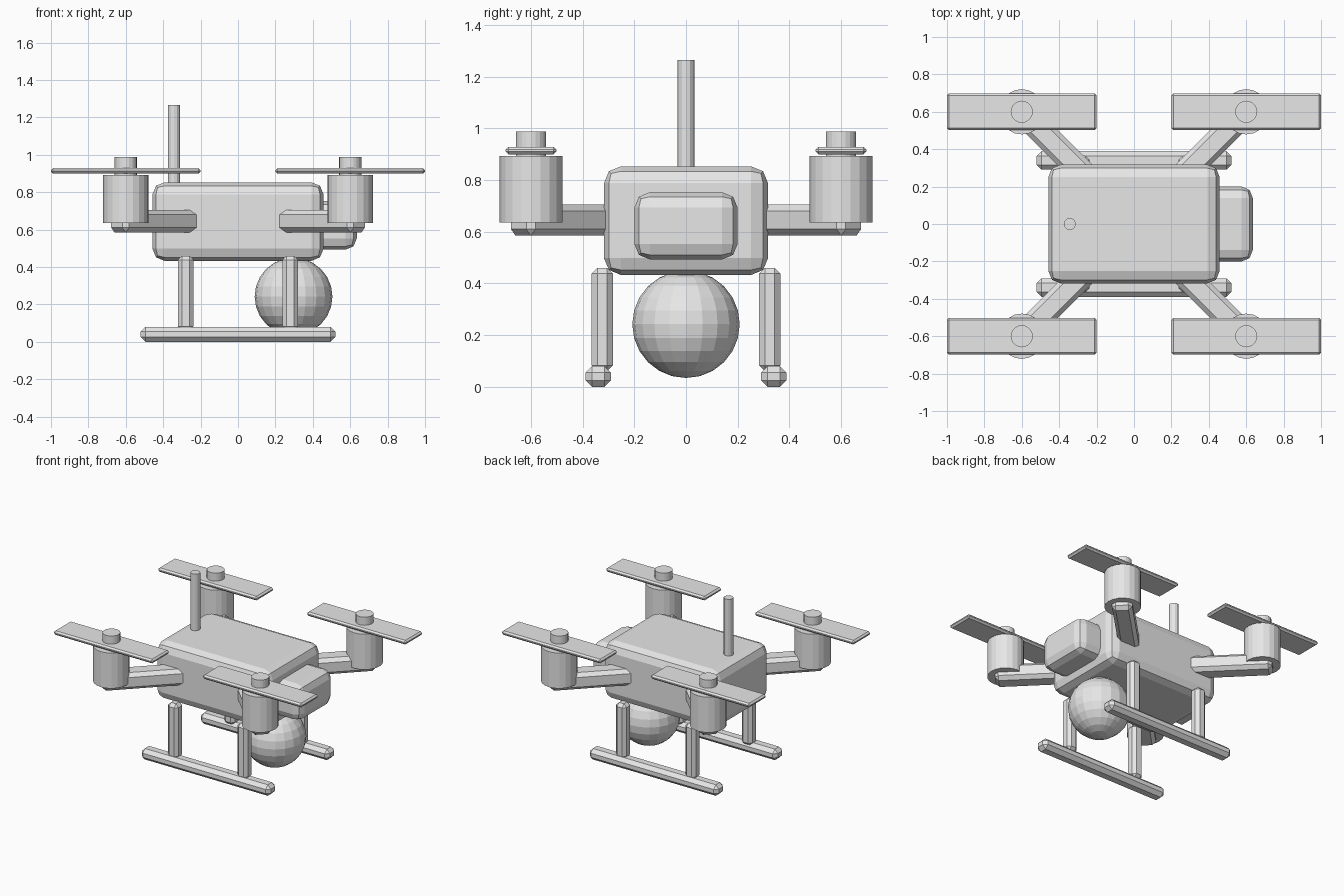
import bpy
import math

if "Cube" in bpy.data.objects:
    bpy.data.objects.remove(bpy.data.objects["Cube"])

grey = bpy.data.materials.new("light_grey")
grey.diffuse_color = (0.8, 0.8, 0.8, 1.0)
grey.use_nodes = True
grey.node_tree.nodes["Principled BSDF"].inputs["Base Color"].default_value = grey.diffuse_color


def finish(name, bevel=0.0, segments=1):
    ob = bpy.context.object
    ob.name = name
    ob.data.materials.append(grey)
    if bevel:
        mod = ob.modifiers.new("Bevel", 'BEVEL')
        mod.width = bevel
        mod.segments = segments
        mod.limit_method = 'ANGLE'
    return ob


def box(name, centre, size, bevel, segments=1, turn=0.0):
    bpy.ops.mesh.primitive_cube_add(size=1, location=centre, rotation=(0, 0, turn))
    bpy.context.object.scale = size
    bpy.ops.object.transform_apply(location=False, rotation=False, scale=True)
    return finish(name, bevel, segments)


def rod(name, x, y, z0, z1, radius, sides):
    bpy.ops.mesh.primitive_cylinder_add(vertices=sides, radius=radius, depth=z1 - z0,
                                        location=(x, y, (z0 + z1) / 2))
    return finish(name)


# Main hull, nose pod and antenna
box("body", (0, 0, 0.643), (0.915, 0.635, 0.42), 0.065, 2)
box("nose_pod", (0.51, 0, 0.623), (0.25, 0.4, 0.26), 0.06, 2)
rod("antenna", -0.343, 0, 0.8, 1.265, 0.032, 12)

# Camera ball under the nose
bpy.ops.mesh.primitive_uv_sphere_add(segments=20, ring_count=12, radius=0.208,
                                     location=(0.297, 0, 0.242))
finish("camera_ball")

# Four diagonal arms, each with motor, blade and hub
for sx in (-1, 1):
    for sy in (-1, 1):
        tag = ("rear" if sx < 0 else "nose") + ("_right" if sy < 0 else "_left")
        inner, outer = 0.2, 0.648
        mid = (inner + outer) / 2
        box("arm_" + tag, (sx * mid, sy * mid, 0.645),
            ((outer - inner) * math.sqrt(2), 0.134, 0.12), 0.025, 1,
            math.atan2(sy, sx))
        x, y = sx * 0.6, sy * 0.6
        rod("motor_" + tag, x, y, 0.635, 0.893, 0.121, 20)
        box("blade_" + tag, (x, y, 0.914), (0.8, 0.196, 0.03), 0.011)
        rod("hub_" + tag, x, y, 0.87, 0.988, 0.059, 20)

# Landing gear: two posts and one skid on each side
for sy in (-1, 1):
    side = "right" if sy < 0 else "left"
    box("skid_" + side, (0, sy * 0.34, 0.04), (1.04, 0.098, 0.08), 0.025)
    for sx in (-1, 1):
        end = "rear" if sx < 0 else "nose"
        box("leg_%s_%s" % (end, side), (sx * 0.28, sy * 0.324, 0.26),
            (0.084, 0.082, 0.4), 0.022)
